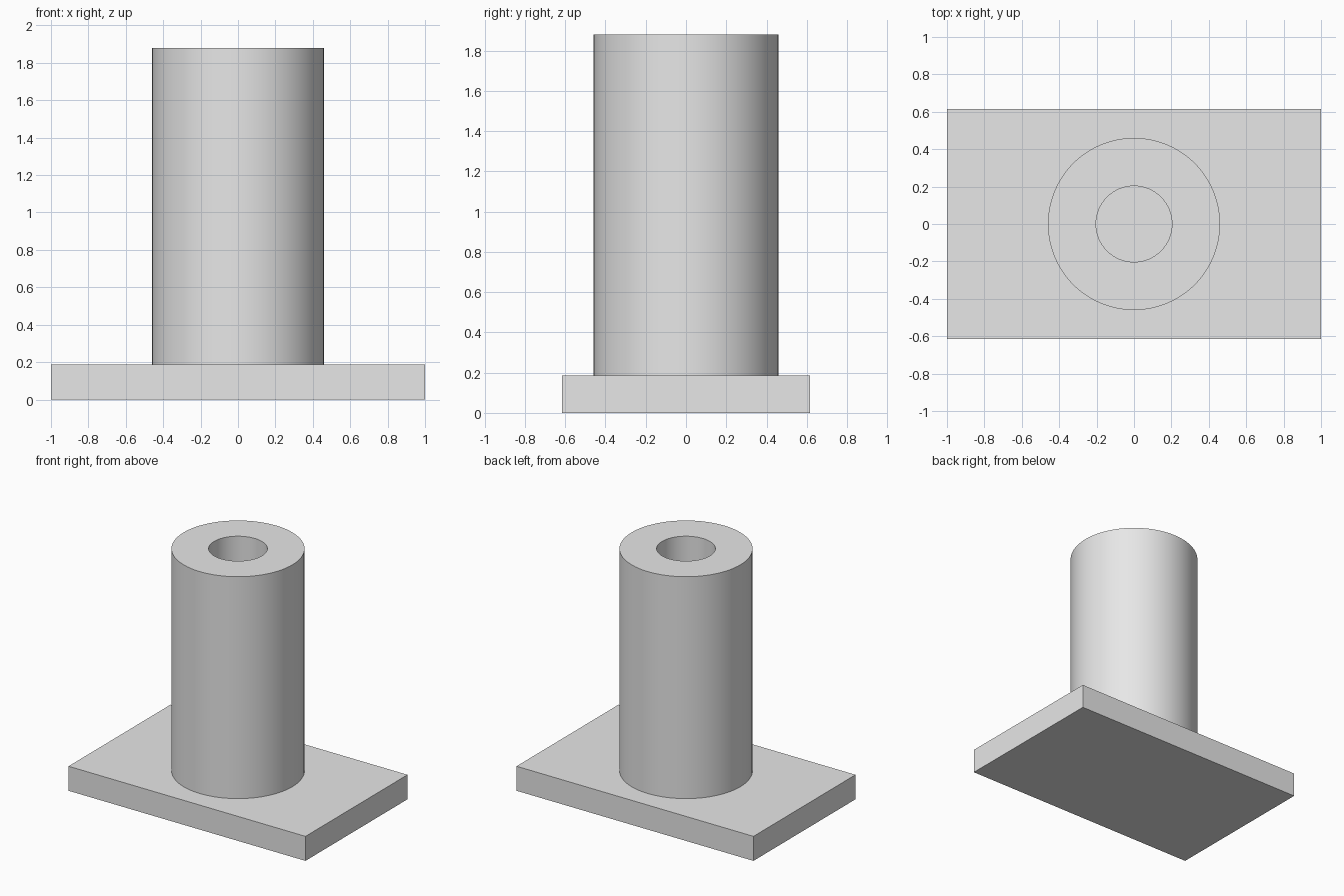
import bpy
import bmesh
from math import radians

PLATE = (2.0, 1.23, 0.187)
TOP = 1.88
OUTER, BORE = 0.46, 0.203
SEGMENTS = 96

cube = bpy.data.objects.get("Cube")
if cube:
    bpy.data.objects.remove(cube, do_unlink=True)

# One plain grey for the whole piece
grey = bpy.data.materials.new("plain_grey")
grey.use_nodes = True
colour = (0.8, 0.8, 0.8, 1.0)
grey.diffuse_color = colour
grey.node_tree.nodes["Principled BSDF"].inputs["Base Color"].default_value = colour


def make_object(name, bm):
    bmesh.ops.recalc_face_normals(bm, faces=bm.faces)
    mesh = bpy.data.meshes.new(name)
    bm.to_mesh(mesh)
    bm.free()
    mesh.materials.append(grey)
    obj = bpy.data.objects.new(name, mesh)
    bpy.context.collection.objects.link(obj)
    return obj


# Flat rectangular base
bm = bmesh.new()
bmesh.ops.create_cube(bm, size=1)
bmesh.ops.scale(bm, vec=PLATE, verts=bm.verts)
bmesh.ops.translate(bm, vec=(0, 0, PLATE[2] / 2), verts=bm.verts)
make_object("base_plate", bm)

# Upright tube, its wall section turned about z; the plate closes the bore
bm = bmesh.new()
section = [(BORE, PLATE[2]), (OUTER, PLATE[2]), (OUTER, TOP), (BORE, TOP)]
wall = bm.faces.new([bm.verts.new((r, 0, z)) for r, z in section])
edges = list(wall.edges)
bmesh.ops.delete(bm, geom=[wall], context='FACES_ONLY')
# The lower ring rests on the plate, so it is left open
edges = [e for e in edges if max(v.co.z for v in e.verts) > PLATE[2] + 0.01]
bmesh.ops.spin(bm, geom=edges + list({v for e in edges for v in e.verts}),
               cent=(0, 0, 0), axis=(0, 0, 1), angle=radians(360),
               steps=SEGMENTS, use_merge=True)
bmesh.ops.remove_doubles(bm, verts=bm.verts, dist=0.0001)
loose = [e for e in bm.edges if not e.link_faces]
bmesh.ops.delete(bm, geom=loose, context='EDGES')
tube = make_object("tube", bm)

# Smooth round walls with crisp rims
bpy.ops.object.select_all(action='DESELECT')
tube.select_set(True)
bpy.context.view_layer.objects.active = tube
bpy.ops.object.shade_smooth_by_angle(angle=radians(30))
